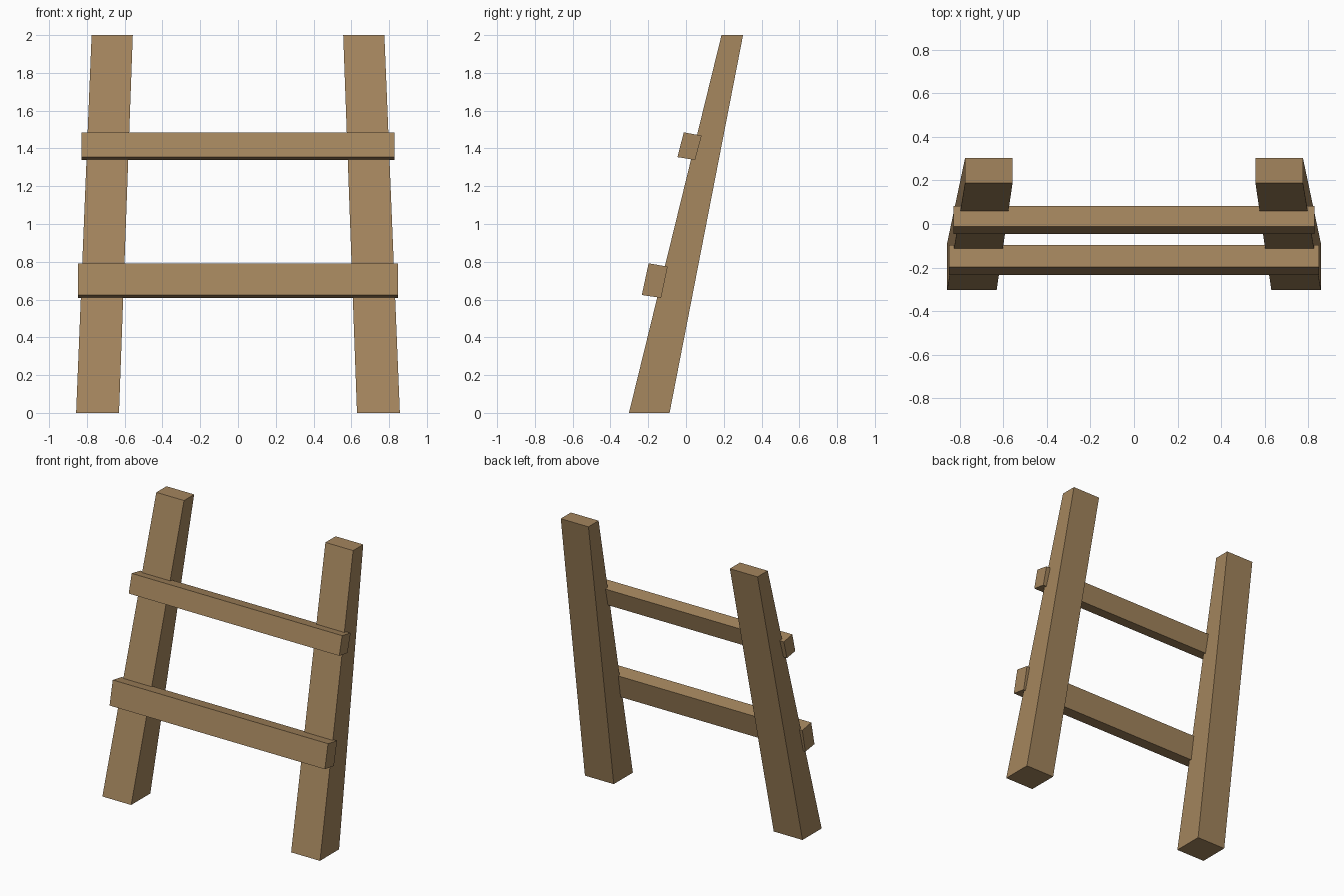
import bpy

if "Cube" in bpy.data.objects:
    bpy.data.objects.remove(bpy.data.objects["Cube"])

wood = bpy.data.materials.new("brown wood")
wood.diffuse_color = (0.37, 0.235, 0.11, 1)
wood.use_nodes = True
wood.node_tree.nodes["Principled BSDF"].inputs["Base Color"].default_value = wood.diffuse_color


def block(name, end_a, end_b):
    """Solid box joining two four-point ends."""
    faces = [(3, 2, 1, 0), (4, 5, 6, 7)]
    faces += [(i, (i + 1) % 4, (i + 1) % 4 + 4, i + 4) for i in range(4)]
    mesh = bpy.data.meshes.new(name)
    mesh.from_pydata(end_a + end_b, [], faces)
    mesh.materials.append(wood)
    obj = bpy.data.objects.new(name, mesh)
    bpy.context.collection.objects.link(obj)
    return obj


def rect(x0, x1, y0, y1, z):
    return [(x0, y0, z), (x1, y0, z), (x1, y1, z), (x0, y1, z)]


# Leaning, tapered side rails
block("right_rail", rect(0.63, 0.857, -0.302, -0.087, 0), rect(0.557, 0.775, 0.188, 0.302, 2))
block("left_rail", rect(-0.857, -0.63, -0.302, -0.087, 0), rect(-0.775, -0.557, 0.188, 0.302, 2))


# Tilted rungs, extruded along x from a side profile (y, z)
def rung(name, half, profile):
    block(name, [(-half, y, z) for y, z in profile], [(half, y, z) for y, z in profile])


rung("upper_rung", 0.829, [(-0.045, 1.354), (0.048, 1.339), (0.083, 1.468), (-0.012, 1.485)])
rung("lower_rung", 0.848, [(-0.234, 0.624), (-0.132, 0.609), (-0.097, 0.774), (-0.198, 0.792)])
